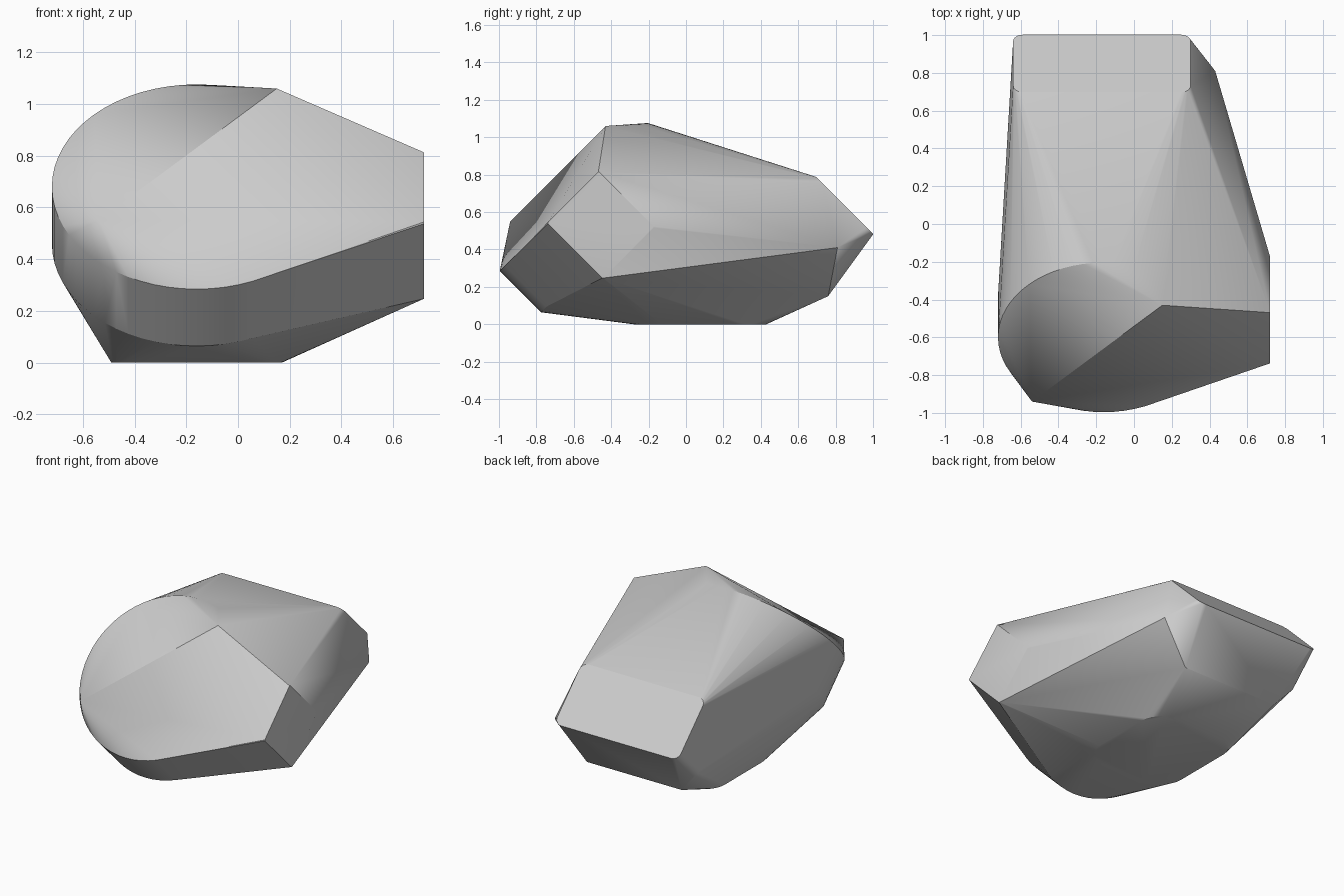
import bpy
import bmesh
from math import sin, cos, pi, radians
from mathutils import Vector

cube = bpy.data.objects.get("Cube")
if cube:
    bpy.data.objects.remove(cube, do_unlink=True)


def rounded_plate(centre, u, v, half_u, half_v, radius, steps, push=(0, 0, 0)):
    """Rounded rectangle in the u, v plane, repeated once at the push offset."""
    centre, u, v, push = (Vector(a) for a in (centre, u, v, push))
    u.normalize()
    v.normalize()
    points = []
    for corner, (su, sv) in enumerate(((1, 1), (-1, 1), (-1, -1), (1, -1))):
        for i in range(steps + 1):
            a = (corner + i / steps) * pi / 2
            p = (centre + u * (su * (half_u - radius) + radius * cos(a))
                 + v * (sv * (half_v - radius) + radius * sin(a)))
            points += [p, p + push]
    return points


X, Y = (1, 0, 0), (0, 1, 0)
points = []

# Round front disc, tilted back
points += rounded_plate((-0.16, -0.6, 0.68), X, (0, 1, 1), 0.56, 0.56, 0.56, 16,
                        push=(0, 0.22, -0.22))
# Square end plate on the +x side
points += rounded_plate((0.72, -0.455, 0.53), (0, 1, 1), (0, 1, -1),
                        0.195, 0.21, 0.005, 1)
# Rounded rear plate, tilted forward
points += rounded_plate((-0.17, 0.85, 0.635), X, (0, -1, 1), 0.47, 0.215, 0.05, 6,
                        push=(0, -0.2, -0.2))
# Flat underside
points += rounded_plate((-0.16, 0.075, 0), X, Y, 0.33, 0.355, 0.15, 6)
# Raised points on the front, the rear flank and the lower rear edge
points += [Vector(p) for p in ((0.15, -0.43, 1.06), (-0.54, -0.94, 0.55),
                               (0.43, 0.81, 0.41),
                               (0.22, 0.76, 0.15), (-0.5, 0.76, 0.15))]

# Wrap all the plates in one faceted shell
bm = bmesh.new()
for p in points:
    bm.verts.new(p)
hull = bmesh.ops.convex_hull(bm, input=bm.verts[:])
spare = {g for key in ("geom_interior", "geom_unused") for g in hull[key]
         if isinstance(g, bmesh.types.BMVert)}
bmesh.ops.delete(bm, geom=list(spare), context="VERTS")
bmesh.ops.delete(bm, geom=[v for v in bm.verts if not v.link_faces], context="VERTS")
bmesh.ops.dissolve_limit(bm, angle_limit=radians(0.5), verts=bm.verts[:], edges=bm.edges[:])
bmesh.ops.recalc_face_normals(bm, faces=bm.faces[:])

mesh = bpy.data.meshes.new("faceted_shell")
bm.to_mesh(mesh)
bm.free()
shell = bpy.data.objects.new("faceted_shell", mesh)
bpy.context.collection.objects.link(shell)

# Plain grey finish
grey = bpy.data.materials.new("light grey")
grey.use_nodes = True
colour = (0.6, 0.6, 0.6, 1)
grey.diffuse_color = colour
next(n for n in grey.node_tree.nodes
     if n.type == "BSDF_PRINCIPLED").inputs["Base Color"].default_value = colour
mesh.materials.append(grey)

bpy.ops.object.select_all(action="DESELECT")
shell.select_set(True)
bpy.context.view_layer.objects.active = shell
bpy.ops.object.shade_smooth_by_angle(angle=radians(25))
